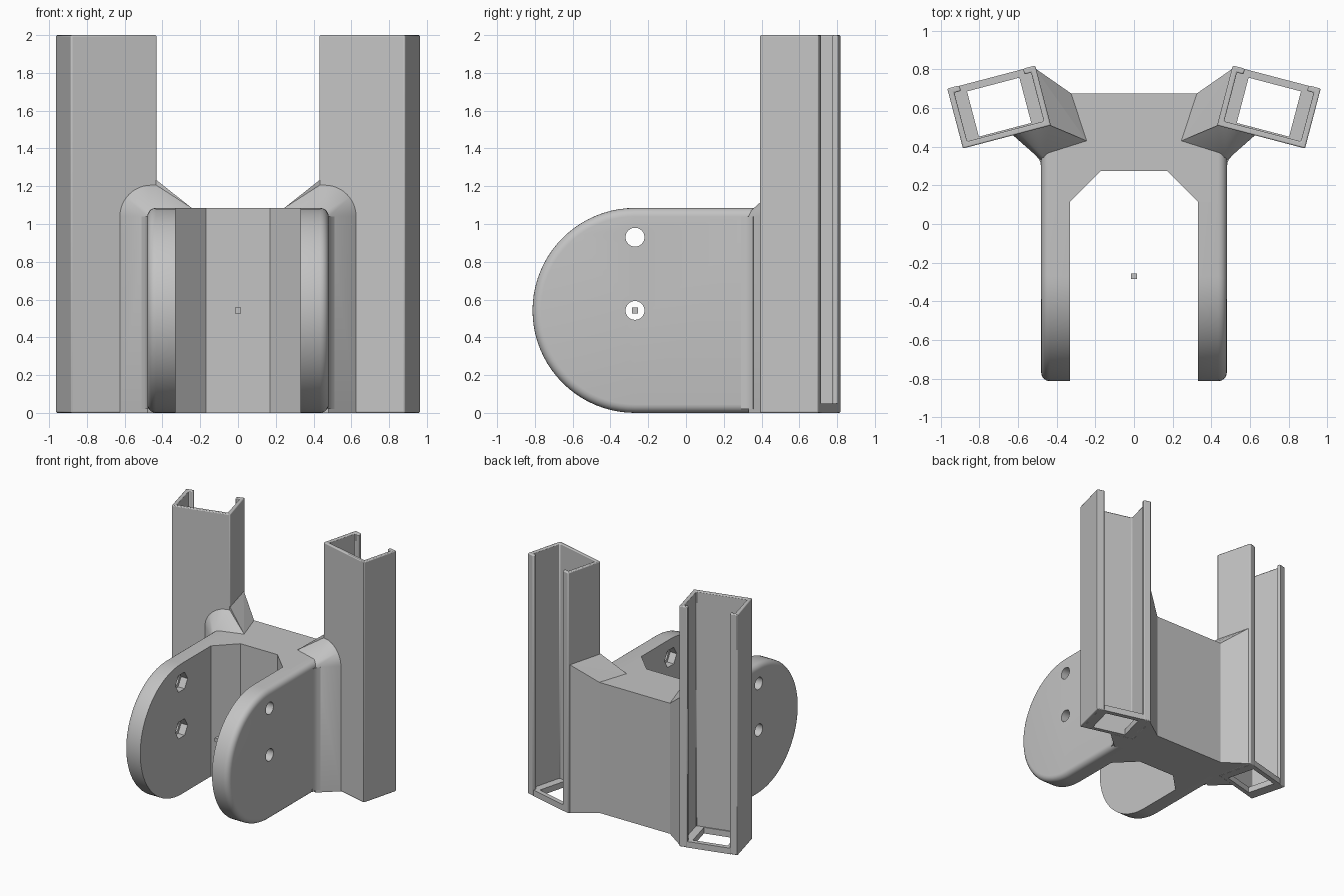
import bpy, bmesh, math
from mathutils import Matrix, Vector

cube = bpy.data.objects.get("Cube")
if cube:
    bpy.data.objects.remove(cube, do_unlink=True)

grey = bpy.data.materials.new("mid grey")
grey.use_nodes = True
colour = (0.55, 0.55, 0.55, 1)
grey.diffuse_color = colour
grey.node_tree.nodes["Principled BSDF"].inputs["Base Color"].default_value = colour

TOP = 1.085
PIVOT_Y, PIVOT_Z = -0.27, TOP / 2


def finish(bm, name):
    bmesh.ops.recalc_face_normals(bm, faces=bm.faces)
    mesh = bpy.data.meshes.new(name)
    bm.to_mesh(mesh)
    bm.free()
    obj = bpy.data.objects.new(name, mesh)
    bpy.context.collection.objects.link(obj)
    mesh.materials.append(grey)
    return obj


def prism(points, direction):
    """Extrude a closed outline along a vector."""
    bm = bmesh.new()
    face = bm.faces.new([bm.verts.new(p) for p in points])
    new = bmesh.ops.extrude_face_region(bm, geom=[face])["geom"]
    bmesh.ops.translate(bm, vec=direction,
                        verts=[v for v in new if isinstance(v, bmesh.types.BMVert)])
    return bm


def hull(points, name):
    bm = bmesh.new()
    for p in points:
        bm.verts.new(p)
    out = bmesh.ops.convex_hull(bm, input=bm.verts)
    inner = {v for v in out["geom_interior"] if isinstance(v, bmesh.types.BMVert)}
    bmesh.ops.delete(bm, geom=list(inner), context="VERTS")
    bmesh.ops.dissolve_limit(bm, angle_limit=math.radians(1), verts=bm.verts, edges=bm.edges)
    return finish(bm, name)


def mirror(obj):
    obj.modifiers.new("Mirror", "MIRROR").use_axis[0] = True
    return obj


def activate(obj):
    bpy.ops.object.select_all(action="DESELECT")
    obj.select_set(True)
    bpy.context.view_layer.objects.active = obj


def smooth(obj):
    activate(obj)
    bpy.ops.object.shade_smooth_by_angle(angle=math.radians(28))


# Central block with chamfered inner pocket
half = [(0.17, 0.275), (0.33, 0.115), (0.40, 0.115), (0.40, 0.45), (0.325, 0.675)]
outline = half + [(-x, y) for x, y in reversed(half)]
finish(prism([(x, y, 0) for x, y in outline], (0, 0, TOP)), "central_block")

# Rounded side arms with a soft outer rim
ARM_END = 0.45
profile = [(0.33, ARM_END, TOP)]
for i in range(41):
    a = math.pi / 2 + math.pi * i / 40
    profile.append((0.33, PIVOT_Y + PIVOT_Z * math.cos(a), PIVOT_Z + PIVOT_Z * math.sin(a)))
profile.append((0.33, ARM_END, 0))
bm = prism(profile, (0.15, 0, 0))
rim = [e for e in bm.edges if all(v.co.x > 0.47 for v in e.verts)
       and not all(v.co.y > ARM_END - 0.01 for v in e.verts)]
bmesh.ops.bevel(bm, geom=rim, offset=0.045, segments=5, profile=0.5, affect="EDGES")
arms = finish(bm, "side_arms")


# Bolt holes with hexagonal nut pockets on the inner faces
def bore(sides, radius, x0, x1, z):
    bm = bmesh.new()
    bmesh.ops.create_cone(bm, cap_ends=True, segments=sides, radius1=radius,
                          radius2=radius, depth=x1 - x0)
    place = Matrix.Translation(((x0 + x1) / 2, PIVOT_Y, z)) @ Matrix.Rotation(math.pi / 2, 4, "Y")
    bmesh.ops.transform(bm, matrix=place, verts=bm.verts)
    cutter = finish(bm, "bore_cutter")
    cutter.hide_render = True
    mod = arms.modifiers.new("Bore", "BOOLEAN")
    mod.operation, mod.solver, mod.object = "DIFFERENCE", "EXACT", cutter
    activate(arms)
    bpy.ops.object.modifier_apply(modifier=mod.name)
    bpy.data.objects.remove(cutter, do_unlink=True)


for z in (PIVOT_Z, 0.93):
    bore(32, 0.05, 0.25, 0.6, z)
    bore(6, 0.08, 0.25, 0.39, z)
smooth(mirror(arms))

# Upright channels, turned outward, open at the back between two lips
place = Matrix.Translation((0.6975, 0.605, 0)) @ Matrix.Rotation(math.radians(-14.7), 4, "Z")
U, V, WALL, LIP = 0.235, 0.16, 0.03, 0.17
side = [(LIP, V - WALL), (LIP, V), (U, V), (U, -V)]
inner = [(U - WALL, -V + WALL), (U - WALL, V - WALL)]
right = side[:]
left = [(-u, v) for u, v in reversed(side)]
section = right + left + [(-u, v) for u, v in reversed(inner)] + inner
channel = finish(prism([place @ Vector((u, v, 0)) for u, v in section], (0, 0, 2)),
                 "upright_channels")
bev = channel.modifiers.new("Bevel", "BEVEL")
bev.width, bev.segments, bev.limit_method = 0.007, 2, "ANGLE"
smooth(mirror(channel))

# Channel floor framing a rectangular window
bm = bmesh.new()
for u0, u1, v0, v1 in ((-0.18, 0.18, 0.12, V - 0.002), (-0.21, 0.21, -0.14, -0.122),
                       (0.14, 0.21, -0.14, 0.14), (-0.21, -0.14, -0.14, 0.14)):
    box = place @ Matrix.Translation(((u0 + u1) / 2, (v0 + v1) / 2, 0.025)) \
        @ Matrix.Diagonal((u1 - u0, v1 - v0, 0.05, 1))
    bmesh.ops.create_cube(bm, size=1, matrix=box)
mirror(finish(bm, "channel_floors"))

# Sloped gussets between block and channel inner walls
foot = [(0.245, 0.43), (0.325, 0.675)]
wall = [(0.435, 0.51), (0.512, 0.805)]
points = [(x, y, z) for x, y in foot for z in (0, TOP)]
points += [(x, y, z) for x, y in wall for z in (0, 1.235)]
mirror(hull(points, "inner_gussets"))


# Flares from the arms to the channel front walls
def front_y(x):
    return 0.515 - 0.261 * (x - 0.43)


points = [(0.48, 0.33, 0), (0.48, 0.33, 1.04), (0.467, 0.345, 1.072), (0.435, 0.375, TOP),
          (0.41, 0.385, TOP), (0.245, 0.43, TOP), (0.245, 0.43, 0),
          (0.63, front_y(0.63), 0), (0.43, front_y(0.43), 0), (0.43, front_y(0.43), 1.21)]
for i in range(13):
    a = math.pi / 2 * i / 12
    x = 0.46 + 0.17 * math.cos(a)
    points.append((x, front_y(x), 1.04 + 0.17 * math.sin(a)))
smooth(mirror(hull(points, "front_flares")))

# Soft fillet where each arm meets its flare
fillet = [(0.47, 0.29), (0.48, 0.29), (0.484, 0.318), (0.494, 0.338), (0.51, 0.356), (0.47, 0.36)]
smooth(mirror(finish(prism([(x, y, 0.02) for x, y in fillet], (0, 0, 1.02)), "arm_fillets")))

# Small marker block on the pivot axis
bm = bmesh.new()
bmesh.ops.create_cube(bm, size=0.03, matrix=Matrix.Translation((0, PIVOT_Y, PIVOT_Z)))
finish(bm, "pivot_marker")
